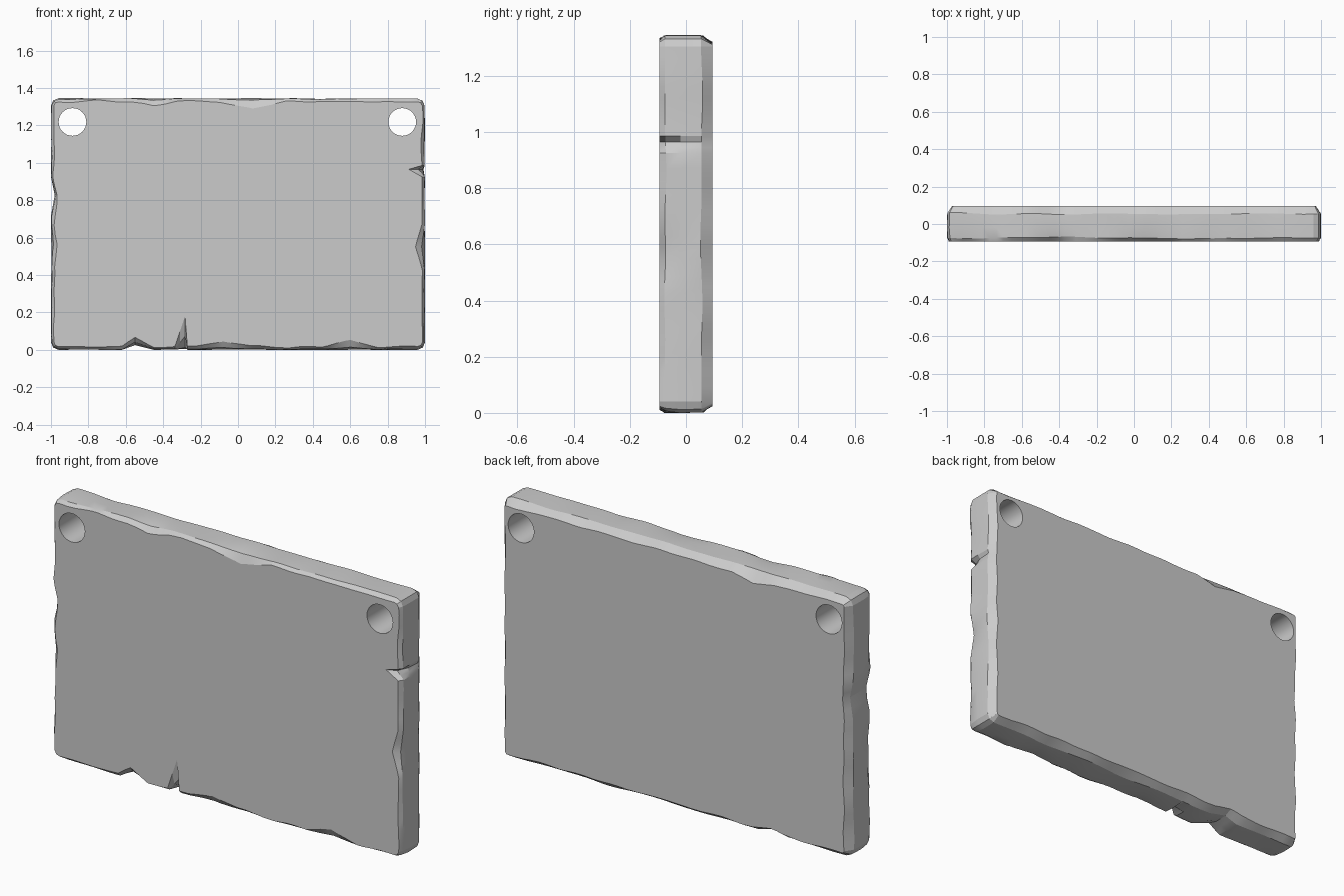
import bpy, bmesh, math, random
from mathutils import Vector, noise

if "Cube" in bpy.data.objects:
    bpy.data.objects.remove(bpy.data.objects["Cube"])

random.seed(4)
W, H, C = 1.0, 1.345, 0.04      # half width, height, corner cut

# Each side: start point, direction, outward normal, length
SIDES = {
    "bottom": (Vector((-W, 0)), Vector((1, 0)), Vector((0, -1)), 2 * W),
    "right": (Vector((W, 0)), Vector((0, 1)), Vector((1, 0)), H),
    "top": (Vector((W, H)), Vector((-1, 0)), Vector((0, 1)), 2 * W),
    "left": (Vector((-W, H)), Vector((0, -1)), Vector((-1, 0)), H),
}

# Chips: side, distance along it, reach before, reach after, depth per ring
CHIPS = [
    ("bottom", 0.717, 0.055, 0.012, (0.16, 0.07, 0.012, 0.0, 0.0)),
    ("bottom", 0.45, 0.07, 0.10, (0.045, 0.04, 0.025, 0.022, 0.01)),
    ("bottom", 0.92, 0.14, 0.14, (0.035, 0.01, 0.0, 0.0, 0.0)),
    ("bottom", 1.60, 0.15, 0.15, (0.03, 0.012, 0.0, 0.0, 0.0)),
    ("right", 0.965, 0.04, 0.02, (0.07, 0.035, 0.012, 0.006, 0.0)),
    ("right", 0.55, 0.13, 0.12, (0.03, 0.015, 0.0, 0.0, 0.0)),
    ("top", 0.92, 0.18, 0.18, (0.04, 0.01, 0.0, 0.0, 0.0)),
    ("top", 1.45, 0.12, 0.12, (0.02, 0.008, 0.0, 0.0, 0.03)),
    ("left", 0.52, 0.10, 0.11, (0.015, 0.022, 0.02, 0.018, 0.01)),
    ("left", 0.78, 0.10, 0.12, (0.02, 0.01, 0.0, 0.0, 0.0)),
]
RING_Y = (-0.094, -0.074, -0.02, 0.055, 0.095)
RING_INSET = (0.017, 0.003, 0.0, 0.003, 0.03)
RING_ROUGH = (0.014, 0.007, 0.005, 0.005, 0.012)


def inset(side, s, p, ring):
    n = noise.noise(Vector((p.x * 6, ring * 0.7, p.y * 6)))
    d = max(0.0, RING_INSET[ring] + RING_ROUGH[ring] * n)
    for name, at, before, after, depths in CHIPS:
        if name == side:
            t = (at - s) / before if s < at else (s - at) / after
            d += depths[ring] * max(0.0, 1 - t)
    return d


# Slab outline samples, denser at the chips
samples = []
for name, (start, direction, normal, length) in SIDES.items():
    stops = [c[1] + o for c in CHIPS if c[0] == name for o in (-c[2], -c[2] / 2, 0, c[3])]
    stops += [C, length - C]
    s = C + 0.05
    while s < length - C - 0.02:
        if all(abs(s - k) > 0.015 for k in stops):
            stops.append(s)
        s += random.uniform(0.035, 0.065)
    for s in sorted(stops):
        samples.append((name, s, start + direction * s, normal))
    corner = start + direction * (length - 0.012) - normal * 0.012
    nxt = Vector((-normal.y, normal.x))
    samples.append(("corner", 0, corner, (normal + nxt).normalized()))

# Slab body: chipped rings from front to back
bm = bmesh.new()
rings = []
for r, y in enumerate(RING_Y):
    ring = []
    for name, s, p, normal in samples:
        q = p - normal * inset(name, s, p, r)
        wob = 0.012 * noise.noise(Vector((p.x * 4, p.y * 4, r * 3))) if 0 < r < 4 else 0
        ring.append(bm.verts.new((q.x, y + wob, q.y)))
    rings.append(ring)
count = len(samples)
for a, b in zip(rings, rings[1:]):
    for i in range(count):
        j = (i + 1) % count
        bm.faces.new((a[i], a[j], b[j], b[i]))
bm.faces.new(rings[0])
bm.faces.new(rings[-1])
bmesh.ops.recalc_face_normals(bm, faces=bm.faces)
mesh = bpy.data.meshes.new("stone_slab")
bm.to_mesh(mesh)
bm.free()
slab = bpy.data.objects.new("stone_slab", mesh)
bpy.context.collection.objects.link(slab)

# Hanging holes in the upper corners
for x in (-0.885, 0.878):
    bpy.ops.mesh.primitive_cylinder_add(vertices=32, radius=0.074, depth=0.5,
                                        location=(x, 0, 1.218),
                                        rotation=(math.pi / 2, 0, 0))
    cutter = bpy.context.object
    cutter.name = "hole_cutter"
    cutter.hide_render = True
    mod = slab.modifiers.new("hole", "BOOLEAN")
    mod.operation = "DIFFERENCE"
    mod.solver = "EXACT"
    mod.object = cutter
    bpy.context.view_layer.objects.active = slab
    bpy.ops.object.modifier_apply(modifier=mod.name)
    bpy.data.objects.remove(cutter)

# Soft facets with crisp chipped edges
bpy.ops.object.select_all(action="DESELECT")
slab.select_set(True)
bpy.context.view_layer.objects.active = slab
bpy.ops.object.shade_smooth_by_angle(angle=math.radians(20))
